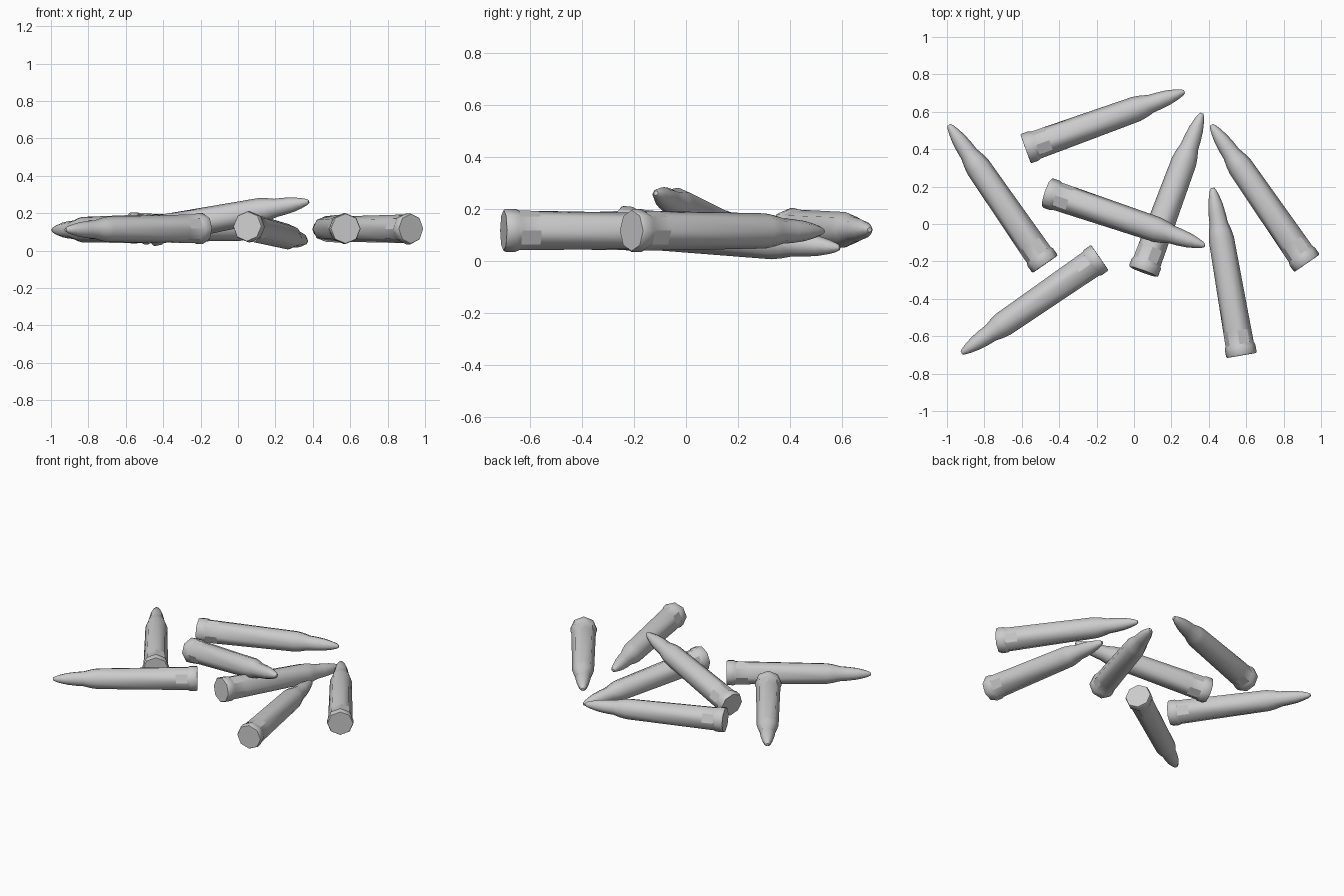
import bpy, bmesh, math
from mathutils import Vector, Matrix

if "Cube" in bpy.data.objects:
    bpy.data.objects.remove(bpy.data.objects["Cube"])

SIDES = 8
LENGTH = 0.905
# (distance from base, radius) along the cartridge
PROFILE = [(0.0, 0.079), (0.008, 0.083), (0.045, 0.083), (0.06, 0.0765),
           (0.135, 0.0755), (0.63, 0.068), (0.67, 0.061), (0.715, 0.049),
           (0.76, 0.046), (0.815, 0.039), (0.86, 0.028), (0.89, 0.018),
           (0.905, 0.009)]

# base centre and tip of every scattered cartridge
PLACES = [
    ((-0.475, -0.215, 0.117), (-0.990, 0.530, 0.110)),
    ((-0.580, 0.402, 0.122), (0.270, 0.708, 0.120)),
    ((0.050, -0.255, 0.130), (0.363, 0.592, 0.050)),
    ((-0.465, 0.167, 0.105), (0.378, -0.116, 0.262)),
    ((-0.183, -0.180, 0.118), (-0.922, -0.690, 0.112)),
    ((0.575, -0.703, 0.118), (0.420, 0.193, 0.115)),
    ((0.925, -0.210, 0.117), (0.413, 0.530, 0.115)),
]


def cartridge_mesh():
    bm = bmesh.new()
    rings = []
    for s, r in PROFILE:
        rings.append([bm.verts.new((r * math.cos(2 * math.pi * i / SIDES),
                                    r * math.sin(2 * math.pi * i / SIDES), s))
                      for i in range(SIDES)])
    for k in range(len(rings) - 1):
        for i in range(SIDES):
            j = (i + 1) % SIDES
            f = bm.faces.new((rings[k][i], rings[k][j], rings[k + 1][j], rings[k + 1][i]))
            # alternate flat facets just above the rim
            f.smooth = not (k == 3 and i % 2 == 0)
    # flat base and blunt tip
    bm.faces.new(rings[0])
    bm.faces.new(rings[-1])
    bmesh.ops.recalc_face_normals(bm, faces=bm.faces)
    for e in bm.edges:
        e.smooth = e.calc_face_angle(0) < math.radians(50)
    me = bpy.data.meshes.new("cartridge")
    bm.to_mesh(me)
    bm.free()
    return me


mesh = cartridge_mesh()
for n, (base, tip) in enumerate(PLACES, 1):
    base, tip = Vector(base), Vector(tip)
    axis = (tip - base).normalized()
    side = axis.cross(Vector((0, 0, 1))).normalized()
    up = side.cross(axis)
    rot = Matrix((side, -up, axis)).transposed().to_4x4()
    ob = bpy.data.objects.new(f"cartridge_{n}", mesh)
    scale = (tip - base).length / LENGTH
    ob.matrix_world = Matrix.Translation(base) @ rot @ Matrix.Diagonal((1, 1, scale, 1))
    bpy.context.collection.objects.link(ob)
